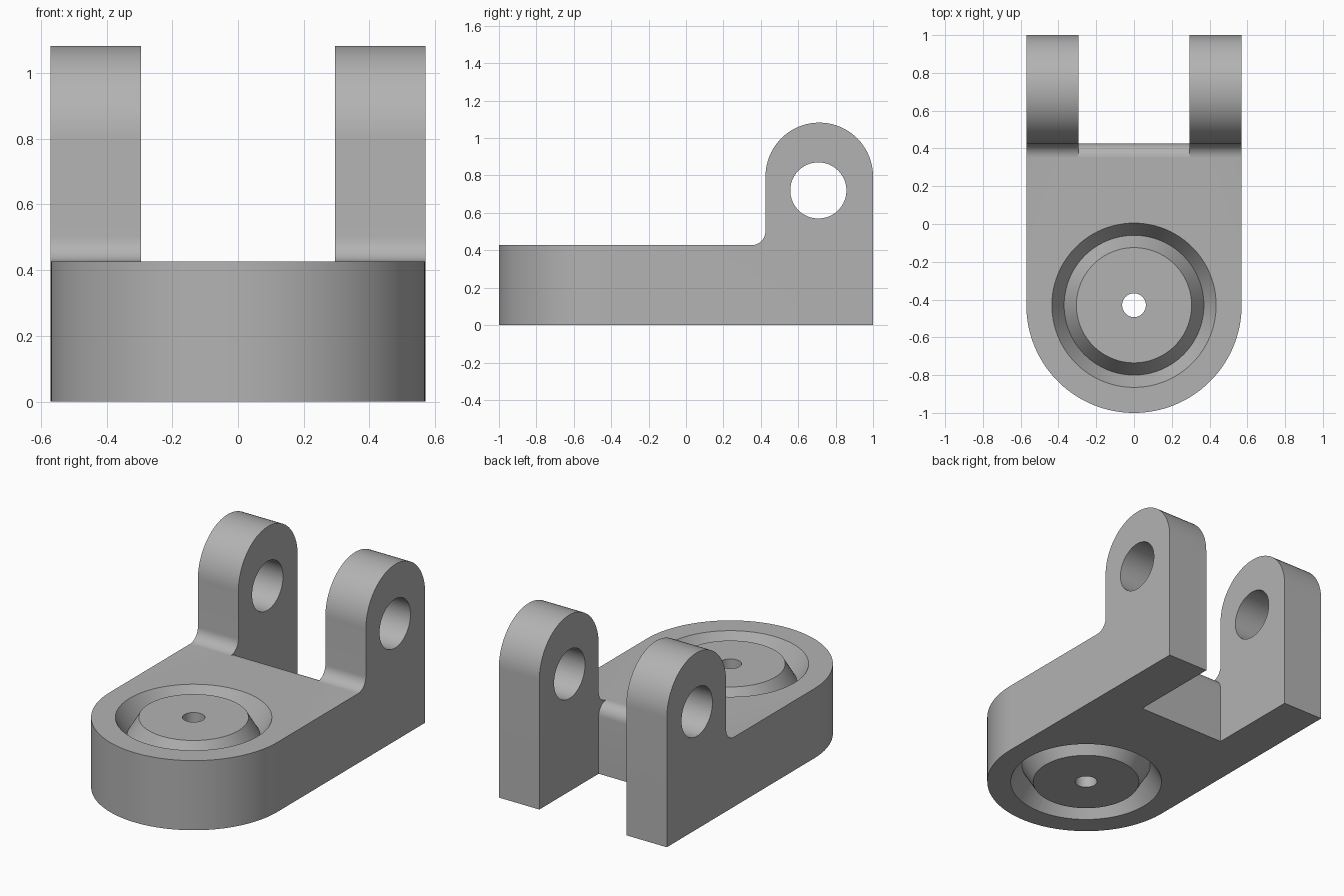
import bpy, bmesh
from math import cos, sin, pi, radians
from mathutils import Vector

cube = bpy.data.objects.get("Cube")
if cube:
    bpy.data.objects.remove(cube)

W, T = 0.57, 0.427            # half width, plate thickness
BOSS_Y = -0.43                # centre of the rounded end
LUG_Y, LUG_Z, LUG_R = 0.7125, 0.795, 0.2875
SLOT, STEP, FILLET = 0.295, 0.425, 0.075

grey = bpy.data.materials.new("plain grey")
grey.use_nodes = True
grey.diffuse_color = (0.45, 0.45, 0.45, 1)
grey.node_tree.nodes["Principled BSDF"].inputs["Base Color"].default_value = grey.diffuse_color


def arc(cx, cy, r, start, end, n):
    angles = [radians(start + (end - start) * i / n) for i in range(n + 1)]
    return [(cx + r * cos(a), cy + r * sin(a)) for a in angles]


def finish(name, bm):
    bmesh.ops.recalc_face_normals(bm, faces=bm.faces)
    mesh = bpy.data.meshes.new(name)
    bm.to_mesh(mesh)
    bm.free()
    mesh.materials.append(grey)
    obj = bpy.data.objects.new(name, mesh)
    bpy.context.collection.objects.link(obj)
    return obj


def extrude(name, outline, axis, low, high):
    """Prism from an outline: (y, z) points along X or (x, y) points along Z."""
    bm = bmesh.new()
    place = (lambda p: (low, *p)) if axis == "X" else (lambda p: (*p, low))
    face = bm.faces.new([bm.verts.new(place(p)) for p in outline])
    new = bmesh.ops.extrude_face_region(bm, geom=[face])["geom"]
    shift = Vector((high - low, 0, 0) if axis == "X" else (0, 0, high - low))
    bmesh.ops.translate(bm, vec=shift, verts=[v for v in new if isinstance(v, bmesh.types.BMVert)])
    return finish(name, bm)


def ring(name, section, n=96):
    """Closed (radius, z) section turned around the boss axis."""
    bm = bmesh.new()
    loops = [[bm.verts.new((r * cos(2 * pi * i / n), BOSS_Y + r * sin(2 * pi * i / n), z))
              for i in range(n)] for r, z in section]
    for a, b in zip(loops, loops[1:] + loops[:1]):
        for i in range(n):
            j = (i + 1) % n
            bm.faces.new((a[i], a[j], b[j], b[i]))
    return finish(name, bm)


def cut(target, cutter, operation="DIFFERENCE"):
    mod = target.modifiers.new(cutter.name, "BOOLEAN")
    mod.object, mod.operation, mod.solver = cutter, operation, "EXACT"
    bpy.context.view_layer.objects.active = target
    bpy.ops.object.modifier_apply(modifier=mod.name)
    bpy.data.objects.remove(cutter)


# Side profile: plate, inner fillet and rounded lug
profile = [(1, 0), (1, LUG_Z)]
profile += arc(LUG_Y, LUG_Z, LUG_R, 0, 180, 40)[1:]
profile += arc(STEP - FILLET, T + FILLET, FILLET, 0, -90, 10)
profile += [(-1.1, T), (-1.1, 0)]
bracket = extrude("clevis_bracket", profile, "X", -W - 0.1, W + 0.1)

# Rounded plan outline
plan = [(W, 1.1), (-W, 1.1)] + arc(0, BOSS_Y, W, 180, 360, 64)
cut(bracket, extrude("plan_cutter", plan, "Z", -1, 2), "INTERSECT")

# Slot between the lugs, with the plate edge rounded over
slot = [(1.2, -0.2), (STEP, -0.2)]
slot += arc(STEP - FILLET, T - FILLET, FILLET, 0, 90, 10)
slot += [(STEP - FILLET, 1.3), (1.2, 1.3)]
cut(bracket, extrude("slot_cutter", slot, "X", -SLOT, SLOT))

# Pin holes through both lugs, and the small centre hole
cut(bracket, extrude("pin_cutter", arc(LUG_Y - 0.005, 0.72, 0.15, 0, 354.375, 63), "X", -1, 1))
cut(bracket, extrude("centre_cutter", arc(0, BOSS_Y, 0.063, 0, 348.75, 31), "Z", -1, 1))

# V-shaped ring grooves above and below
R_IN, R_MID, R_OUT, DEPTH = 0.305, 0.37, 0.435, 0.11
for side, z, up in (("top", T, 1), ("bottom", 0, -1)):
    section = [(R_IN, z), (R_MID, z - up * DEPTH), (R_OUT, z), (R_OUT, z + up * 0.1), (R_IN, z + up * 0.1)]
    cut(bracket, ring(side + "_groove_cutter", section))

bpy.ops.object.select_all(action="DESELECT")
bracket.select_set(True)
bpy.context.view_layer.objects.active = bracket
bpy.ops.object.shade_smooth_by_angle(angle=radians(30))
